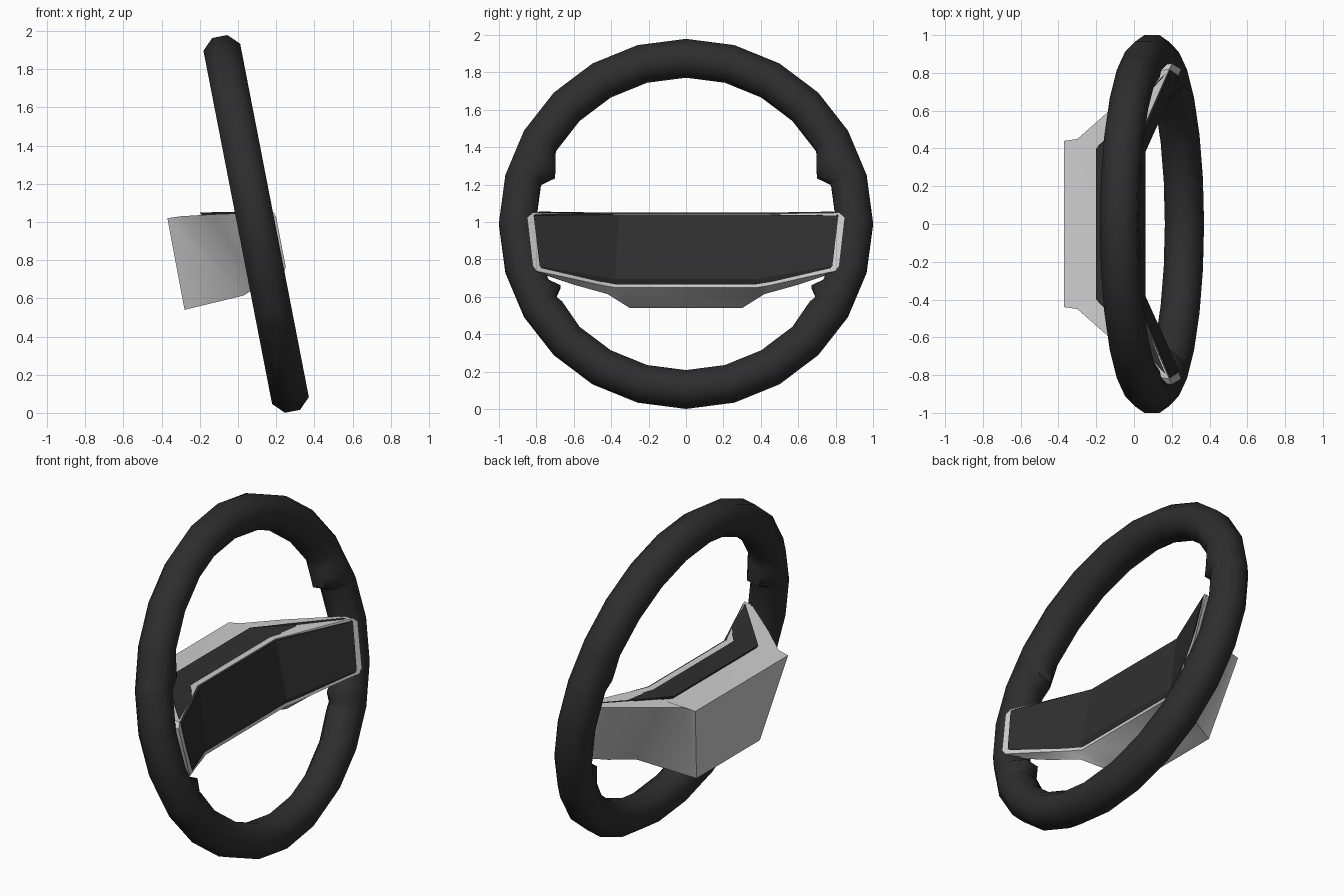
import bpy, bmesh, math
from mathutils import Vector

if "Cube" in bpy.data.objects:
    bpy.data.objects.remove(bpy.data.objects["Cube"])

TILT = math.radians(11)
CENTRE = Vector((0.095, 0, 0.99))
AXIS = Vector((math.cos(TILT), 0, math.sin(TILT)))
UP = Vector((-math.sin(TILT), 0, math.cos(TILT)))


def material(name, value):
    m = bpy.data.materials.new(name)
    m.diffuse_color = (value, value, value, 1)
    m.use_nodes = True
    m.node_tree.nodes["Principled BSDF"].inputs["Base Color"].default_value = m.diffuse_color
    return m


rim_black = material("rim black", 0.027)
pad_black = material("pad black", 0.029)
silver = material("satin silver", 0.62)


def loft(name, rings, mat, closed, angle):
    """Skin a row of equal-length rings, closing the row or capping its ends."""
    bm = bmesh.new()
    rows = [[bm.verts.new(p) for p in ring] for ring in rings]
    n = len(rows[0])
    for i in range(len(rows) if closed else len(rows) - 1):
        a, b = rows[i], rows[(i + 1) % len(rows)]
        for k in range(n):
            bm.faces.new((a[k], a[(k + 1) % n], b[(k + 1) % n], b[k]))
    if not closed:
        bm.faces.new(rows[0])
        bm.faces.new(rows[-1][::-1])
    bmesh.ops.recalc_face_normals(bm, faces=bm.faces)
    me = bpy.data.meshes.new(name)
    bm.to_mesh(me)
    bm.free()
    me.materials.append(mat)
    ob = bpy.data.objects.new(name, me)
    bpy.context.collection.objects.link(ob)
    bpy.ops.object.select_all(action='DESELECT')
    ob.select_set(True)
    bpy.context.view_layer.objects.active = ob
    bpy.ops.object.shade_smooth_by_angle(angle=math.radians(angle))
    return ob


def mirrored(stations):
    """Stations run from the middle to the +y end; repeat them on -y."""
    left = [[(x, -y, z) for x, y, z in s] for s in reversed(stations)]
    return left + stations


# Rim: octagonal tube in 24 segments, with thumb rests swelling inwards
REST = {-33: 0.01, -27: 0.047, -23: 0, 16: 0, 20: 0.052, 24: 0.035, 28: 0.012}
half = [(t, 0) for t in range(-90, 91, 15)] + list(REST.items())
turns = sorted(set(half + [(180 - t, d) for t, d in half if abs(t) < 90]))
rings = []
for deg, rest in turns:
    t = math.radians(deg)
    chord = math.cos(math.radians(7.5)) / math.cos(math.radians(deg % 15 - 7.5))
    ring = []
    for k in range(8):
        phi = math.radians(22.5 + 45 * k)
        weight = 1 if math.cos(phi) < -0.5 else 0.5 if math.cos(phi) < 0 else 0
        r = (0.902 + 0.106 * math.cos(phi)) * chord - rest * weight
        ring.append(CENTRE + AXIS * (0.106 * math.sin(phi)) + UP * (r * math.sin(t))
                    + Vector((0, r * math.cos(t), 0)))
    rings.append(ring)
loft("rim", rings, rim_black, True, 50)

# Hub shell: each station is back top, front top, front bottom, back bottom
shell = [
    [(-.37, .44, 1.02), (-.01, .37, 1.045), (.05, .38, .65), (-.28, .30, .54)],
    [(-.30, .45, 1.03), (.025, .45, 1.045), (.082, .45, .662), (.03, .42, .615)],
    [(-.13, .60, 1.04), (.09, .60, 1.047), (.159, .62, .70), (.10, .60, .665)],
    [(.13, .81, 1.05), (.187, .82, 1.05), (.243, .80, .738), (.18, .78, .725)],
    [(.16, .845, 1.025), (.20, .85, 1.025), (.25, .82, .765), (.20, .81, .765)],
]
loft("hub_shell", mirrored(shell), silver, False, 35)

# Pad: dark cover over the top and front, with a bevelled lower edge
pad = [
    [(-.20, .40, 1.05), (.00, .36, 1.04), (.06, .38, .695), (.045, .38, .662)],
    [(.155, .785, 1.056), (.193, .815, 1.035), (.241, .782, .765), (.236, .772, .753)],
]
loft("centre_pad", mirrored(pad), pad_black, False, 20)
